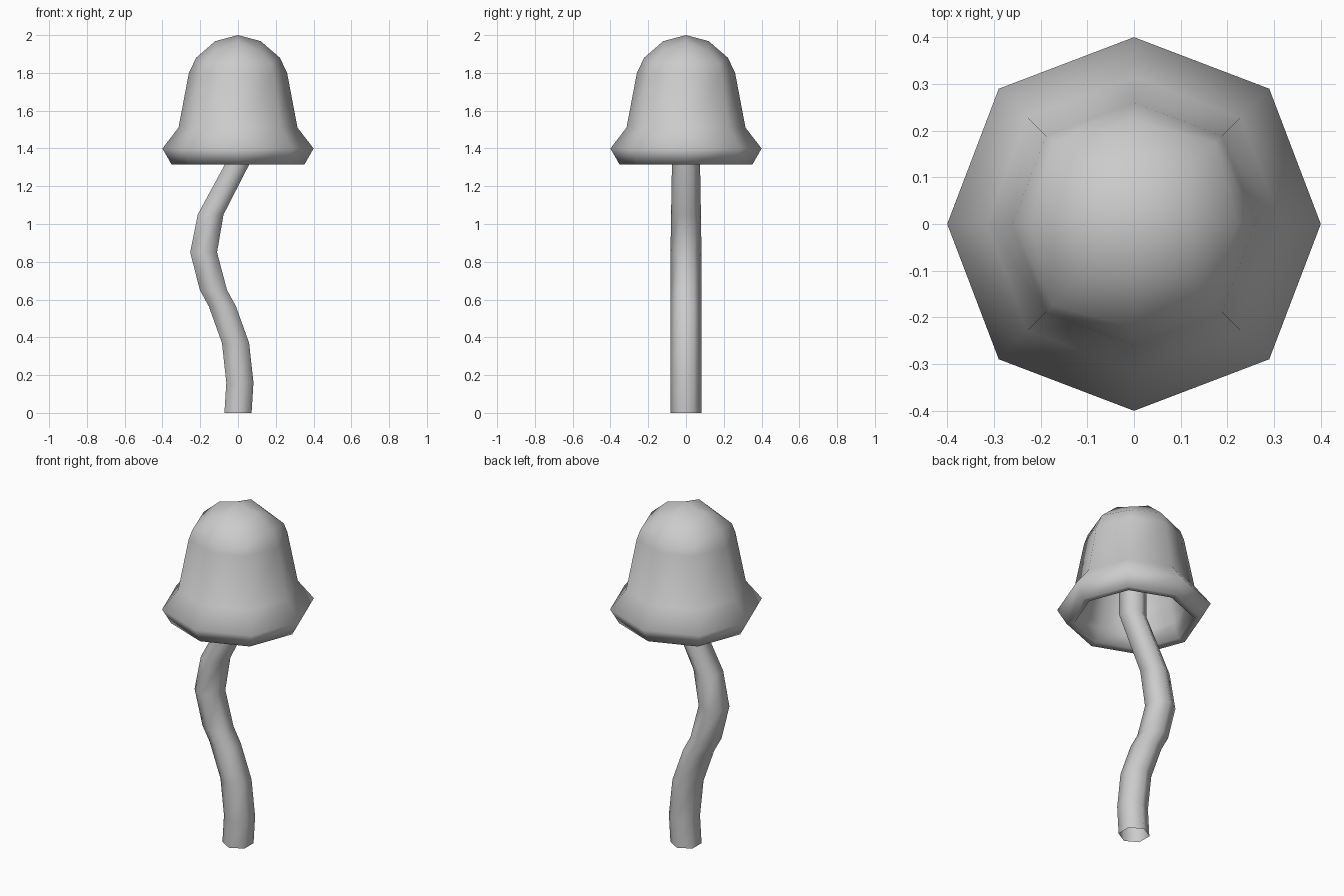
import bpy, bmesh
from math import cos, sin, pi

cube = bpy.data.objects.get("Cube")
if cube:
    bpy.data.objects.remove(cube)

GREY = (0.6, 0.6, 0.6, 1)
grey = bpy.data.materials.new("plain_grey")
grey.use_nodes = True
grey.diffuse_color = GREY
grey.node_tree.nodes["Principled BSDF"].inputs["Base Color"].default_value = GREY


def ring_tube(name, rings, sides, turn=0.0):
    """Join rings (centre x, even corner, odd corner); a corner is (radius, z)."""
    bm = bmesh.new()
    loops = []
    for x, even, odd in rings:
        if even[0] == 0:
            loops.append([bm.verts.new((x, 0, even[1]))] * sides)
            continue
        loop = []
        for i in range(sides):
            r, z = odd if i % 2 else even
            a = turn + 2 * pi * i / sides
            loop.append(bm.verts.new((x + r * cos(a), r * sin(a), z)))
        loops.append(loop)
    for low, high in zip(loops, loops[1:]):
        for i in range(sides):
            j = (i + 1) % sides
            corners = dict.fromkeys((low[i], low[j], high[j], high[i]))
            bm.faces.new(list(corners))
    bmesh.ops.recalc_face_normals(bm, faces=bm.faces)
    mesh = bpy.data.meshes.new(name)
    bm.to_mesh(mesh)
    bm.free()
    mesh.materials.append(grey)
    mesh.shade_smooth()
    obj = bpy.data.objects.new(name, mesh)
    bpy.context.collection.objects.link(obj)
    return obj


# Hollow bell cap: inner lining, rolled rim and outer skin, diagonals slightly wider
wall = [(0, 1.86), (0.13, 1.83), (0.21, 1.74), (0.25, 1.52), (0.275, 1.4),
        (0.31, 1.32), (0.352, 1.315), (0.4, 1.4), (0.315, 1.51), (0.26, 1.8)]
cap = [(0, (r, z), (r * 1.024, z)) for r, z in wall]

# Rounded crown, with its diagonal corners lower and further out
cap += [(0, (0.222, 1.88), (0.247, 1.852)),
        (0, (0.12, 1.968), (0.168, 1.918)),
        (0, (0, 2.0), (0, 2.0))]
ring_tube("cap", cap, 8)

# Crooked six-sided stem, open at the foot
path = [(0, 0, 0.083), (0.01, 0.16, 0.083), (-0.013, 0.37, 0.083),
        (-0.083, 0.565, 0.083), (-0.13, 0.65, 0.083), (-0.182, 0.85, 0.082),
        (-0.145, 1.05, 0.079), (0.008, 1.34, 0.074), (0.008, 1.84, 0.073)]
ring_tube("stem", [(x, (r, z), (r, z)) for x, z, r in path], 6, pi / 2)
